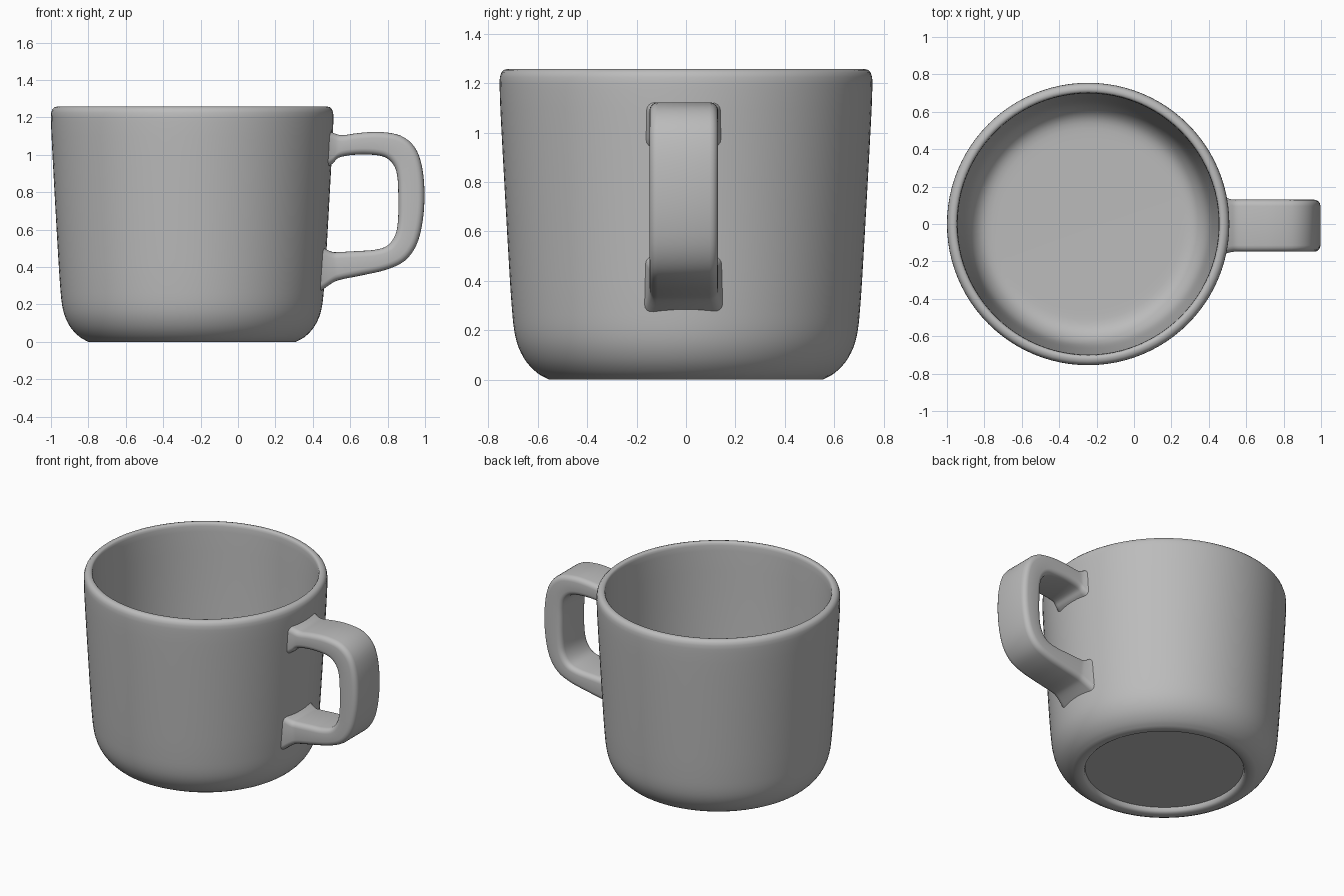
import bpy, bmesh, math
from mathutils import Vector

if "Cube" in bpy.data.objects:
    bpy.data.objects.remove(bpy.data.objects["Cube"])

CENTRE_X = -0.245
SEGMENTS = 96

# Single glazed grey material
grey = bpy.data.materials.new("grey glaze")
grey.use_nodes = True
GREY = (0.5, 0.5, 0.5, 1)
grey.diffuse_color = GREY
bsdf = next(n for n in grey.node_tree.nodes if n.type == 'BSDF_PRINCIPLED')
bsdf.inputs["Base Color"].default_value = GREY
bsdf.inputs["Roughness"].default_value = 0.5


def finish(bm, name, angle):
    """Turn a bmesh into a smooth-shaded object."""
    bmesh.ops.recalc_face_normals(bm, faces=bm.faces)
    mesh = bpy.data.meshes.new(name)
    bm.to_mesh(mesh)
    bm.free()
    mesh.materials.append(grey)
    obj = bpy.data.objects.new(name, mesh)
    bpy.context.collection.objects.link(obj)
    bpy.ops.object.select_all(action='DESELECT')
    obj.select_set(True)
    bpy.context.view_layer.objects.active = obj
    bpy.ops.object.shade_smooth_by_angle(angle=math.radians(angle))
    return obj


def spline(points, steps):
    """Catmull-Rom curve through the points."""
    p = [Vector(q) for q in points]
    p = [2 * p[0] - p[1]] + p + [2 * p[-1] - p[-2]]
    out = []
    for a, b, c, d in zip(p, p[1:], p[2:], p[3:]):
        for i in range(steps):
            t = i / steps
            out.append(0.5 * (2 * b + (c - a) * t + (2 * a - 5 * b + 4 * c - d) * t * t
                              + (3 * b - a - 3 * c + d) * t ** 3))
    return out + [p[-2]]


def bridge(bm, rings):
    for r, s in zip(rings, rings[1:]):
        n = len(r)
        for i in range(n):
            j = (i + 1) % n
            bm.faces.new((r[i], r[j], s[j], s[i]))


# Cup: one lathed profile (radius, z), from the recessed base round to the inner floor
foot = [(0.49, 0.035), (0.495, 0.012), (0.51, 0.002), (0.53, 0.0)]
outside = spline([(0.555, 0.0), (0.60, 0.025), (0.645, 0.07), (0.678, 0.13),
                  (0.696, 0.2), (0.706, 0.3), (0.716, 0.45), (0.736, 0.8),
                  (0.752, 1.1), (0.755, 1.2)], 3)
rim = [(0.754, 1.225), (0.748, 1.243), (0.737, 1.254), (0.722, 1.258),
       (0.709, 1.256), (0.703, 1.249), (0.70, 1.235)]
inside = spline([(0.698, 1.2), (0.685, 0.8), (0.668, 0.45), (0.655, 0.28),
                 (0.635, 0.18), (0.595, 0.115), (0.54, 0.085), (0.45, 0.08)], 3)
bm = bmesh.new()
rings = []
for r, z in foot + [tuple(v) for v in [q[:] for q in outside]] + rim + [q[:] for q in inside]:
    rings.append([bm.verts.new((CENTRE_X + r * math.cos(2 * math.pi * i / SEGMENTS),
                                r * math.sin(2 * math.pi * i / SEGMENTS), z))
                  for i in range(SEGMENTS)])
bridge(bm, rings)
bm.faces.new(rings[0])
bm.faces.new(rings[-1])
finish(bm, "cup", 45)

# Handle: rounded-rectangle sections strung between an outer and an inner edge (x, z)
outer = spline([(0.47, 1.135), (0.515, 1.115), (0.56, 1.105), (0.65, 1.117), (0.76, 1.122),
                (0.87, 1.102), (0.945, 1.04), (0.983, 0.94), (0.997, 0.8), (0.988, 0.65),
                (0.955, 0.52), (0.89, 0.432), (0.79, 0.385), (0.66, 0.355),
                (0.56, 0.335), (0.51, 0.318), (0.44, 0.27)], 4)
inner = spline([(0.47, 0.93), (0.508, 0.955), (0.54, 0.985), (0.62, 1.0), (0.72, 1.0),
                (0.79, 0.985), (0.835, 0.94), (0.853, 0.875), (0.857, 0.78), (0.856, 0.66),
                (0.842, 0.575), (0.80, 0.515), (0.73, 0.492), (0.63, 0.485),
                (0.54, 0.48), (0.50, 0.482), (0.44, 0.51)], 4)
WIDTH_Y, CORNER, OFFSET_Y = 0.139, 0.034, -0.009
bm = bmesh.new()
rings = []
last = len(outer) - 1
for k, (o, i) in enumerate(zip(outer, inner)):
    mid, half = (o + i) / 2, (o - i) / 2
    depth = half.length
    direction = half.normalized()
    # Slight flare where the handle meets the cup
    flare = 0.02 * max(0, 1 - min(k, last - k) / 7) ** 2
    wide = WIDTH_Y + flare
    ring = []
    for sx, sy, start in ((1, 1, 0), (-1, 1, 90), (-1, -1, 180), (1, -1, 270)):
        for step in range(5):
            a = math.radians(start + step * 22.5)
            d = sx * (depth - CORNER) + CORNER * math.cos(a)
            y = sy * (wide - CORNER) + CORNER * math.sin(a)
            q = mid + direction * d
            ring.append(bm.verts.new((q.x, y + OFFSET_Y, q.y)))
    rings.append(ring)
bridge(bm, rings)
bm.faces.new(rings[0])
bm.faces.new(rings[-1])
finish(bm, "handle", 60)
